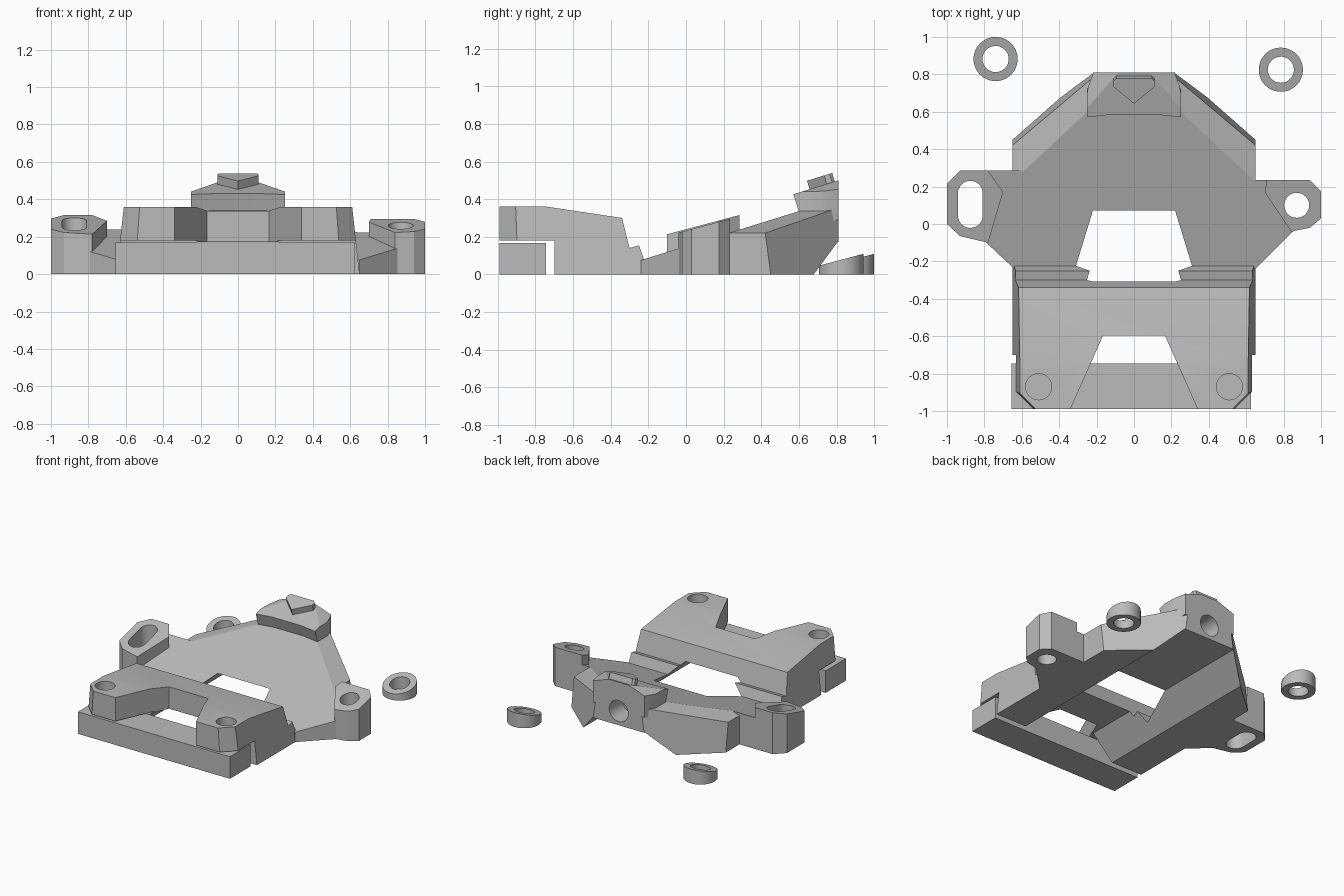
import bpy, bmesh, math
from mathutils import Vector, Matrix

cube = bpy.data.objects.get("Cube")
if cube:
    bpy.data.objects.remove(cube)

grey = bpy.data.materials.new("plain grey")
grey.use_nodes = True
GREY = (0.5, 0.5, 0.5, 1)
grey.diffuse_color = GREY
grey.node_tree.nodes["Principled BSDF"].inputs["Base Color"].default_value = GREY

SLOPE = 0.31          # pitch of the deck


def finish(name, bm):
    bmesh.ops.recalc_face_normals(bm, faces=bm.faces)
    mesh = bpy.data.meshes.new(name)
    bm.to_mesh(mesh)
    bm.free()
    mesh.materials.append(grey)
    ob = bpy.data.objects.new(name, mesh)
    bpy.context.collection.objects.link(ob)
    return ob


def prism(outline, depth, matrix=Matrix()):
    """Extrude a flat outline along local z."""
    bm = bmesh.new()
    face = bm.faces.new([bm.verts.new((x, y, 0)) for x, y in outline])
    out = bmesh.ops.extrude_face_region(bm, geom=[face])
    bmesh.ops.translate(bm, vec=(0, 0, depth),
                        verts=[v for v in out["geom"] if isinstance(v, bmesh.types.BMVert)])
    bm.transform(matrix)
    bmesh.ops.recalc_face_normals(bm, faces=bm.faces)
    return bm


def trim(bm, point, normal):
    """Slice off everything on the normal's side and cap the cut."""
    out = bmesh.ops.bisect_plane(bm, geom=bm.verts[:] + bm.edges[:] + bm.faces[:],
                                 plane_co=point, plane_no=normal, clear_outer=True)
    cut = [e for e in out["geom_cut"] if isinstance(e, bmesh.types.BMEdge)]
    bmesh.ops.holes_fill(bm, edges=cut, sides=0)


def trim_both(bm, point, normal):
    for s in (1, -1):
        trim(bm, (s * point[0], *point[1:]), (s * normal[0], *normal[1:]))


def boolean(ob, cutter, operation="DIFFERENCE", keep=False):
    mod = ob.modifiers.new("cut", "BOOLEAN")
    mod.operation = operation
    mod.solver = "EXACT"
    mod.object = cutter
    bpy.context.view_layer.update()
    result = bpy.data.meshes.new_from_object(
        ob.evaluated_get(bpy.context.evaluated_depsgraph_get()))
    ob.modifiers.clear()
    ob.data = result
    if not keep:
        bpy.data.objects.remove(cutter)


def circle(x, y, r, n=32):
    return [(x + r * math.cos(math.tau * i / n), y + r * math.sin(math.tau * i / n))
            for i in range(n)]


def slot(x, y0, y1, r, n=16):
    arc = [math.pi * i / n for i in range(n + 1)]
    return ([(x + r * math.cos(a), y1 + r * math.sin(a)) for a in arc] +
            [(x - r * math.cos(a), y0 - r * math.sin(a)) for a in arc])


def mirrored(half):
    return half + [(-x, y) for x, y in reversed(half)]


def drop(z):
    return Matrix.Translation((0, 0, z))


# Profiles drawn in (y, z) and extruded along x
def along_x(x):
    return Matrix.Translation((x, 0, 0)) @ Matrix(((0, 0, 1, 0), (1, 0, 0, 0),
                                                   (0, 1, 0, 0), (0, 0, 0, 1)))


# Sloping rear deck with facetted shoulders
deck = prism(mirrored([(0.65, -0.24), (0.65, 0.45), (0.38, 0.69), (0.22, 0.81)]), 0.6)
trim(deck, (0, 0, 0.15), (0, -SLOPE, 1))
trim_both(deck, (0.65, 0.3, 0.22), (0.29, 0, 1))
trim_both(deck, (0.65, 0.45, 0), (0.66, 0.75, 0.1))
trim(deck, (0, 0.81, 0.16), (0, 0.85, -0.53))
body = finish("bracket_body", deck)

# Front bridge, tapered on its sides and corners
bridge = prism([(-0.99, 0.18), (-0.99, 0.36), (-0.74, 0.36), (-0.34, 0.3), (-0.3, 0.14),
                (-0.25, 0.155), (-0.22, 0.07), (-0.22, 0), (-0.7, 0), (-0.7, 0.18)],
               1.3, along_x(-0.65))
trim_both(bridge, (0.65, 0, 0), (1, 0, 0.11))
trim_both(bridge, (0.62, -0.9, 0.3), (0.7, -0.7, 0.05))
boolean(body, finish("bridge", bridge), "UNION")

# Raised rear block
tilt = Matrix.Rotation(math.atan(SLOPE), 4, "X")
block = prism(mirrored([(0.25, 0), (0.25, 0.13), (0.22, 0.3)]) + [(-0.12, 0.015), (0.12, 0.015)],
              0.2, Matrix.Translation((0, 0.63, 0.235)) @ tilt)
trim(block, (0, 0.81, 0), (0, 1, 0))
trim_both(block, (0.25, 0.72, 0.3), (0.94, 0.34, 0))
trim_both(block, (0.14, 0.8, 0.48), (0.35, 0, 1))
boolean(body, finish("rear_block", block), "UNION")

# Lower webs and raised ears on both sides
webs = {"right": [(-0.6, 0.285), (-0.8, 0.285), (-0.8, -0.09), (-0.64, -0.24), (-0.6, -0.24)],
        "left": [(0.6, 0.235), (0.75, 0.235), (0.86, -0.03), (0.65, -0.24), (0.6, -0.24)]}
ears = {"right": [(-0.78, 0.285), (-0.93, 0.285), (-1, 0.215), (-1, 0), (-0.93, -0.065),
                  (-0.78, -0.1), (-0.7, 0.17)],
        "left": [(0.71, 0.235), (0.94, 0.235), (1, 0.175), (1, 0.03), (0.94, -0.02),
                 (0.84, -0.04), (0.7, 0.17)]}
for side, pitch in (("right", 0.24), ("left", 0.233)):
    web = prism(webs[side], 0.5)
    trim(web, (0, 0, 0.15), (0, -SLOPE, 1))
    boolean(body, finish("web_" + side, web), "UNION")
    ear = prism(ears[side], 0.5)
    trim(ear, (0, 0, pitch), (0, -0.265, 1))
    boolean(body, finish("ear_" + side, ear), "UNION")

# Long channel underneath, which breaks through the low part of the deck
channel = [(-0.41, -0.02), (0.41, -0.02), (0.22, 0.172), (-0.22, 0.172)]
end_on = Matrix.Translation((0, 1.1, 0)) @ Matrix.Rotation(math.pi / 2, 4, "X")
boolean(body, finish("channel_cutter", prism(channel, 2.2, end_on)))

# Flared front notch, screw holes, ear openings and rear bore
notch = mirrored([(0.165, -0.595), (0.345, -1.0)])
boolean(body, finish("notch_cutter", prism(notch, 0.5, drop(0.1))))
for x in (-0.51, 0.51):
    boolean(body, finish("screw_cutter", prism(circle(x, -0.87, 0.07), 0.4, drop(0.1))))
boolean(body, finish("slot_cutter", prism(slot(-0.875, 0.045, 0.165, 0.066), 0.6, drop(-0.1))))
boolean(body, finish("hole_cutter", prism(circle(0.87, 0.1, 0.067), 0.6, drop(-0.1))))
bore = Matrix.Translation((0, 0.85, 0.28)) @ Matrix.Rotation(math.pi / 2, 4, "X")
boolean(body, finish("bore_cutter", prism(circle(0, 0, 0.08), 0.2, bore)))

# Pointed stop on top of the rear block
stop = prism(mirrored([(0, -0.06), (0.11, 0.035), (0.11, 0.065), (0.095, 0.08)])[1:], 0.1,
             Matrix.Translation((0, 0.73, 0.42)) @ tilt)
parts = [body, finish("pointed_stop", stop)]

# Clamp bar below the front of the bridge
bar = prism([(-0.655, -0.99), (0.625, -0.99), (0.625, -0.745), (-0.655, -0.745)], 0.168)
parts.append(finish("clamp_bar", bar))

# Two loose wedge-shaped spacer rings
for name, x, y in (("right_spacer", -0.74, 0.882), ("left_spacer", 0.785, 0.825)):
    ring = prism(circle(x, y, 0.118, 48), 0.3)
    trim(ring, (x, y, 0.078), (0, -0.265, 1))
    spacer = finish(name, ring)
    boolean(spacer, finish("ring_cutter", prism(circle(x, y, 0.07), 0.6, drop(-0.1))))
    parts.append(spacer)

# Smooth the round walls while keeping the edges crisp
for ob in parts:
    bpy.ops.object.select_all(action="DESELECT")
    ob.select_set(True)
    bpy.context.view_layer.objects.active = ob
    bpy.ops.object.shade_smooth_by_angle(angle=math.radians(20))
